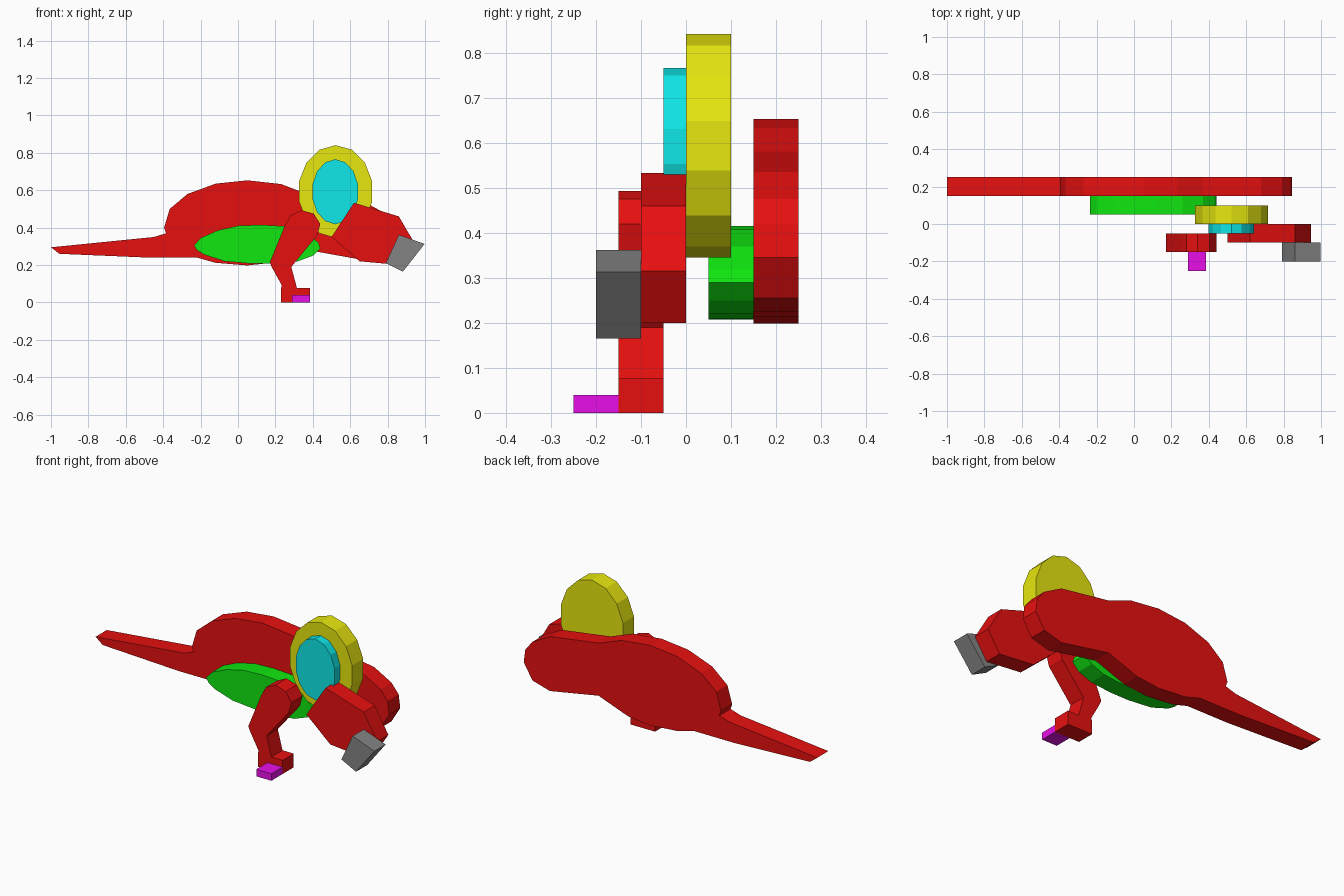
import bpy, bmesh, math


def material(name, rgb):
    m = bpy.data.materials.new(name)
    m.diffuse_color = (*rgb, 1.0)
    return m


RED = material("red", (0.8, 0.005, 0.005))
GREEN = material("green", (0.005, 0.8, 0.005))
YELLOW = material("yellow", (0.8, 0.8, 0.005))
CYAN = material("cyan", (0.005, 0.8, 0.8))
MAGENTA = material("magenta", (0.8, 0.005, 0.8))
GREY = material("grey", (0.23, 0.23, 0.23))


def slab(name, profile, y_front, mat, thickness=0.1):
    """Extrude an x-z outline along y into a flat slab."""
    bm = bmesh.new()
    face = bm.faces.new([bm.verts.new((x, y_front, z)) for x, z in profile])
    ext = bmesh.ops.extrude_face_region(bm, geom=[face])
    moved = [v for v in ext["geom"] if isinstance(v, bmesh.types.BMVert)]
    bmesh.ops.translate(bm, verts=moved, vec=(0, thickness, 0))
    bmesh.ops.recalc_face_normals(bm, faces=bm.faces)
    mesh = bpy.data.meshes.new(name)
    bm.to_mesh(mesh)
    bm.free()
    mesh.materials.append(mat)
    obj = bpy.data.objects.new(name, mesh)
    bpy.context.collection.objects.link(obj)
    return obj


def ellipse(cx, cz, rx, rz, sides):
    """Elliptical outline with one point at the top."""
    steps = [2 * math.pi * i / sides for i in range(sides)]
    return [(cx + rx * math.sin(a), cz + rz * math.cos(a)) for a in steps]


# Body with tail at the left and rounded neck at the right
slab("body_and_tail", [
    (-1, 0.295), (-0.955, 0.26), (-0.48, 0.24), (-0.22, 0.24), (-0.12, 0.212),
    (0.05, 0.198), (0.19, 0.213), (0.375, 0.28), (0.68, 0.225), (0.79, 0.255),
    (0.845, 0.345), (0.835, 0.42), (0.79, 0.475), (0.68, 0.535), (0.37, 0.58),
    (0.23, 0.633), (0.05, 0.653), (-0.12, 0.635), (-0.27, 0.58),
    (-0.365, 0.5), (-0.395, 0.4), (-0.385, 0.37), (-0.45, 0.35)], 0.15, RED)

# Belly patch
slab("belly", [
    (-0.235, 0.305), (-0.2, 0.345), (-0.11, 0.385), (0.0, 0.41), (0.12, 0.415),
    (0.26, 0.407), (0.37, 0.37), (0.43, 0.32), (0.44, 0.29), (0.4, 0.25),
    (0.32, 0.22), (0.2, 0.208), (0.08, 0.207), (-0.07, 0.22),
    (-0.18, 0.255), (-0.22, 0.28)], 0.05, GREEN)

# Big ear and its inner face
slab("ear", ellipse(0.522, 0.593, 0.2, 0.248, 14), 0.0, YELLOW)
slab("inner_ear", ellipse(0.52, 0.592, 0.125, 0.174, 14), -0.05, CYAN, 0.05)

# Head and snout
slab("head", [(0.5, 0.35), (0.62, 0.533), (0.86, 0.46), (0.945, 0.315),
              (0.87, 0.2), (0.65, 0.22)], -0.1, RED)
slab("snout", [(0.86, 0.362), (0.998, 0.313), (0.882, 0.165),
               (0.79, 0.21)], -0.2, GREY)

# Bent leg with foot, and toe
slab("leg", [
    (0.23, 0), (0.385, 0), (0.385, 0.078), (0.315, 0.078), (0.285, 0.19),
    (0.425, 0.36), (0.44, 0.42), (0.405, 0.475), (0.34, 0.493), (0.28, 0.465),
    (0.25, 0.41), (0.17, 0.215), (0.18, 0.19), (0.235, 0.09),
    (0.23, 0.078)], -0.15, RED)
slab("toe", [(0.29, 0), (0.385, 0), (0.385, 0.04), (0.29, 0.04)],
     -0.25, MAGENTA)
